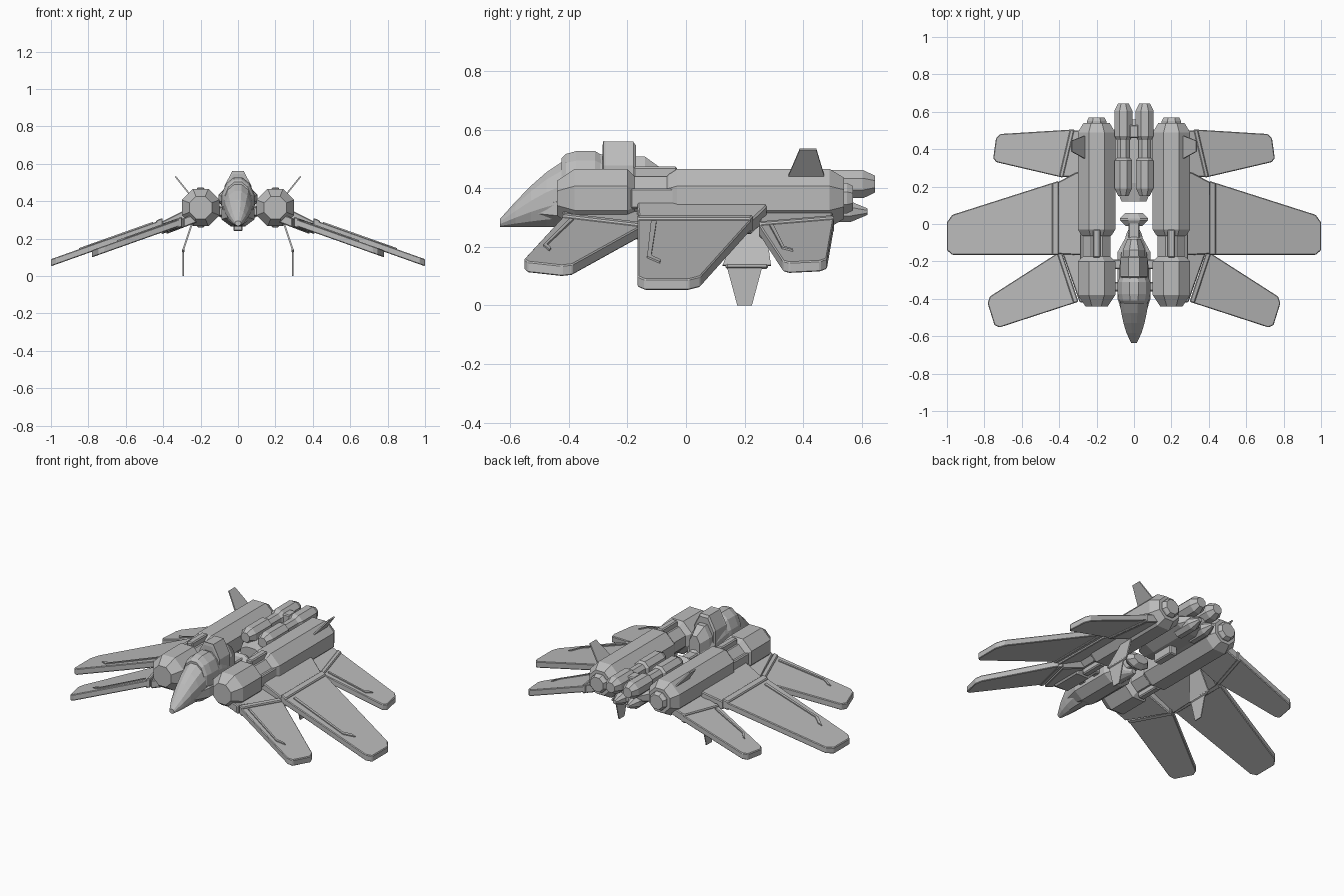
import bpy, bmesh, math
from mathutils import Vector

cube = bpy.data.objects.get("Cube")
if cube:
    bpy.data.objects.remove(cube, do_unlink=True)

GREY = (.5, .5, .5, 1)
hull_grey = bpy.data.materials.new("hull_grey")
hull_grey.use_nodes = True
hull_grey.diffuse_color = GREY
hull_grey.node_tree.nodes["Principled BSDF"].inputs["Base Color"].default_value = GREY


def finish(name, bm, mirror, bevel):
    """Turn a bmesh into a flat shaded part, optionally bevelled and mirrored."""
    bmesh.ops.recalc_face_normals(bm, faces=bm.faces)
    mesh = bpy.data.meshes.new(name)
    bm.to_mesh(mesh)
    bm.free()
    mesh.materials.append(hull_grey)
    part = bpy.data.objects.new(name, mesh)
    bpy.context.collection.objects.link(part)
    if bevel:
        modifier = part.modifiers.new("bevel", 'BEVEL')
        modifier.width, modifier.segments = bevel, 1
    if mirror:
        part.modifiers.new("mirror", 'MIRROR')


def loft(name, rings, x=0, sides=8, mirror=False):
    """Skin elliptical sections given as (y, centre z, half width, half height)."""
    bm = bmesh.new()
    reach = 1 / math.cos(math.pi / sides)
    angles = [(i + .5) * math.tau / sides for i in range(sides)]
    loops = [[bm.verts.new((x + reach * width * math.cos(a), y, z + reach * height * math.sin(a)))
              for a in angles] for y, z, width, height in rings]
    for near, far in zip(loops, loops[1:]):
        for i in range(sides):
            bm.faces.new((near[i - 1], near[i], far[i], far[i - 1]))
    bm.faces.new(loops[0])
    bm.faces.new(loops[-1])
    finish(name, bm, mirror, 0)


def capsule(name, x, z, front, back, radius, nose, tail, squash=1, end=.6, sides=8):
    """Straight body along y with tapered ends of given lengths."""
    stations = [(front, end), (front + nose * .3, end + .12), (front + nose, 1), (back - tail, 1), (back, end)]
    rings = [(y, z, radius * scale, radius * scale * squash) for y, scale in stations]
    loft(name, rings, x, sides, mirror=x > 0)


def sheet(name, points, offset, mirror=True, bevel=0):
    """Extrude a flat outline by an offset vector."""
    bm = bmesh.new()
    face = bm.faces.new([bm.verts.new(p) for p in points])
    grown = bmesh.ops.extrude_face_region(bm, geom=[face], use_keep_orig=True)["geom"]
    moved = [v for v in grown if isinstance(v, bmesh.types.BMVert)]
    bmesh.ops.translate(bm, vec=Vector(offset), verts=moved)
    finish(name, bm, mirror, bevel)


def box(name, x, y, z, mirror=False):
    corners = [(x[0], y[0], z[0]), (x[1], y[0], z[0]), (x[1], y[1], z[0]), (x[0], y[1], z[0])]
    sheet(name, corners, (0, 0, z[1] - z[0]), mirror, .006)


def sloped(name, outline, height, slope, thickness, bevel=.005):
    """Plan outline whose top drops outboard at a constant slope."""
    points = [(x, y, height - slope * x) for x, y in outline]
    sheet(name, points, (0, 0, -thickness), True, bevel)


# Engine nacelles: front pod, waist, main tube, nozzle
NACELLE_X, NACELLE_Z = .2, .366
capsule("nacelle_front", NACELLE_X, NACELLE_Z, -.44, -.16, .1, .06, .04)
capsule("nacelle_waist", NACELLE_X, NACELLE_Z, -.2, 0, .075, .02, .02)
capsule("nacelle_main", NACELLE_X, NACELLE_Z, -.07, .54, .1, .04, .05, end=.7)
capsule("nacelle_nozzle", NACELLE_X, NACELLE_Z, .5, .57, .052, .02, .02, end=.8)
for name, z in (("upper", (.42, .474)), ("lower", (.26, .31))):
    box(name + "_waist_spine", (.18, .22), (-.18, -.03), z, True)
box("waist_side_block", (.26, .29), (-.19, -.02), (.33, .4), True)

# Paired boosters and the exhausts under them
capsule("booster_front", .057, .414, .15, .36, .046, .04, .02)
capsule("booster_waist", .057, .414, .33, .48, .034, .02, .02)
capsule("booster_rear", .057, .414, .44, .645, .048, .03, .04)
capsule("lower_exhaust", .045, .32, .42, .62, .036, .02, .06, end=.3)

# Rear centre body joining the nacelles
capsule("rear_body", 0, .345, .12, .56, .11, .1, .06, squash=.5)
box("booster_clamp", (-.025, .025), (.46, .53), (.36, .45))
box("belly_block", (-.025, .025), (.2, .34), (.24, .31))

# Cockpit fuselage: flat belly with an arched back
NOSE, LENGTH, BELLY = -.635, .635, .268
fuselage_rings = []
for step in range(13):
    arch = math.sin(math.pi * (.02 + .96 * step / 12))
    half_height = .006 + .12 * arch
    fuselage_rings.append((NOSE + LENGTH * step / 12, BELLY + half_height, .082 * arch ** .6, half_height))
loft("fuselage", fuselage_rings, sides=12)
capsule("lower_hull", 0, .33, -.55, -.07, .088, .15, .08, squash=.75, end=.5)
capsule("hull_tail", 0, .335, -.01, .06, .075, .03, .03, squash=.6)
box("hull_spine", (-.03, .03), (-.12, .02), (.3, .37))
capsule("canopy_hood", 0, .405, -.425, -.27, .087, .05, .04, squash=1.4, end=.8, sides=12)
capsule("collar", 0, .42, -.285, -.17, .072, .01, .01, squash=1.93, end=.9)
capsule("collar_fairing", 0, .4, -.2, -.08, .06, .02, .06, squash=1.8, end=.6)

# Links from fuselage to nacelles
for y in (-.36, -.24):
    box("nacelle_link", (.06, .13), (y, y + .05), (.32, .37), True)

# Shoulder gloves carrying the wings
sloped("main_glove", [(.22, .27), (.31, .275), (.405, .225), (.415, -.16), (.22, -.17)], .495, .5, .05)
sloped("front_glove", [(.22, -.42), (.29, -.42), (.385, -.15), (.22, -.15)], .42, .38, .05)
sloped("rear_glove", [(.22, .26), (.385, .25), (.325, .5), (.22, .5)], .42, .36, .05)

# Outlines in (span, chord) shares, common to all wings
PANEL = [(0, 0), (.95, 0), (1, .12), (1, .85), (.95, 1), (0, 1)]
STRIP = [(.06, .12), (.65, .12), (.74, .3), (.7, .3), (.63, .17), (.06, .17)]
HINGE = [(-.03, 0), (.03, 0), (.03, 1), (-.03, 1)]


def wing(name, height, root_front, tip_front, tip_back, root_back):
    corners = [Vector(c) for c in (root_front, tip_front, tip_back, root_back)]

    def place(shares):
        return [corners[0].lerp(corners[1], span).lerp(corners[3].lerp(corners[2], span), chord)
                for span, chord in shares]

    slope = .355
    sloped(name + "_wing", place(PANEL), height, slope, .038, .004)
    sloped(name + "_wing_strip", place(STRIP), height + .006, slope, .01, 0)
    sloped(name + "_wing_hinge", place(HINGE), height + .008, slope, .054)


wing("main", .445, (.42, -.165), (1, -.165), (1, .04), (.42, .225))
wing("front", .415, (.31, -.42), (.74, -.56), (.79, -.4), (.4, -.15))
wing("rear", .415, (.39, .25), (.755, .335), (.735, .48), (.33, .505))

# Upper tail fins
sheet("upper_fin", [(.252, .345, .435), (.252, .475, .435), (.332, .445, .535), (.332, .388, .535)],
      (.006, 0, -.005))

# Folded ventral fins with hinge bar
sheet("ventral_fin_upper", [(.24, .19, .285), (.24, .27, .285), (.29, .29, .135), (.29, .125, .135)],
      (.008, 0, .003))
sheet("ventral_fin_lower", [(.29, .14, .13), (.29, .26, .13), (.29, .225, 0), (.29, .175, 0)], (.006, 0, 0))
box("ventral_fin_hinge", (.285, .3), (.135, .28), (.125, .145), True)
